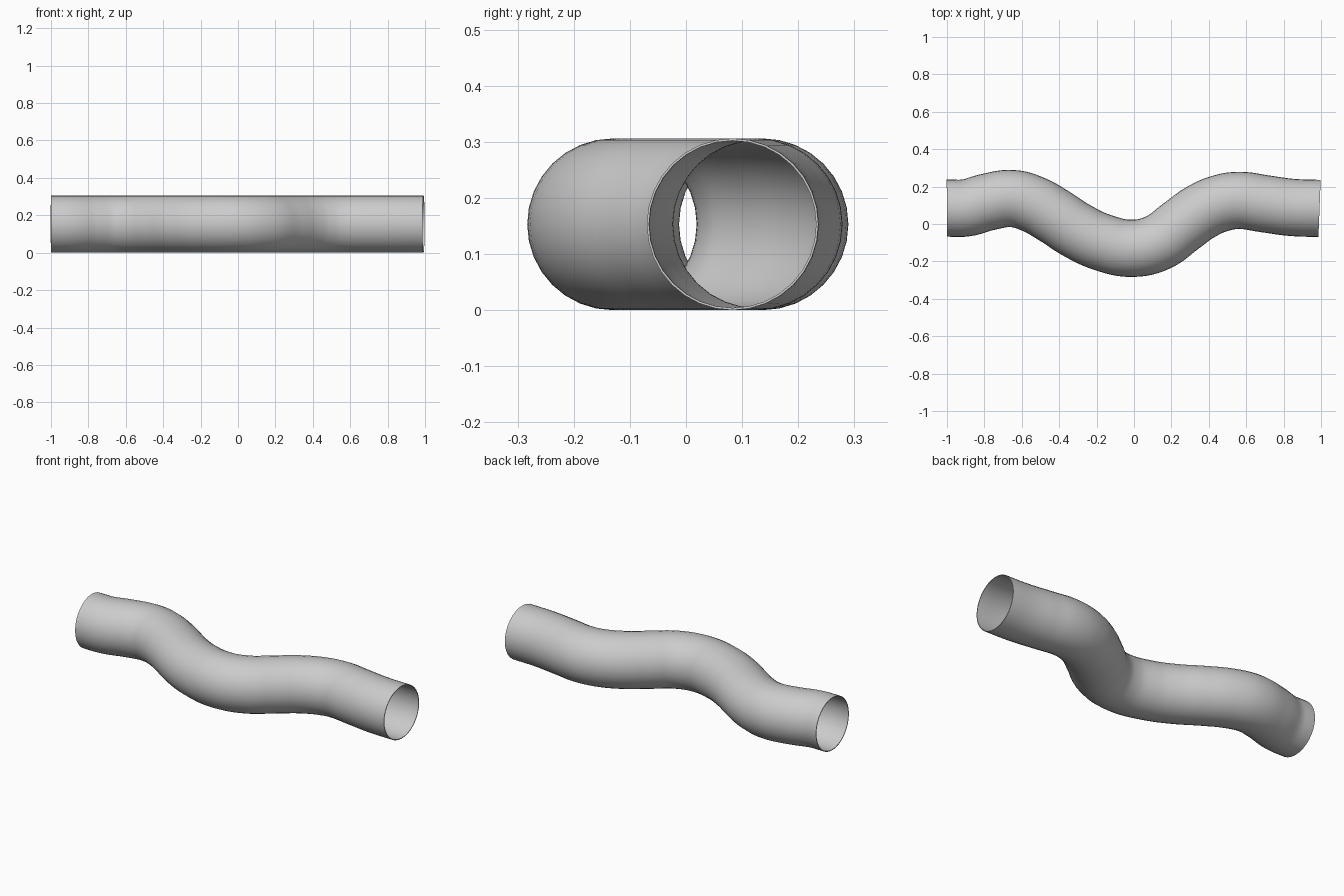
import bpy

cube = bpy.data.objects.get("Cube")
if cube:
    bpy.data.objects.remove(cube, do_unlink=True)

RADIUS = 0.153
WALL = 0.004

# Plain grey metal
grey = bpy.data.materials.new("grey_metal")
grey.use_nodes = True
colour = (0.6, 0.6, 0.6, 1)
grey.diffuse_color = colour
grey.node_tree.nodes["Principled BSDF"].inputs["Base Color"].default_value = colour

# Centre line of the winding pipe, seen from above
path = [(-1, .085), (-.9, .086), (-.78, .118), (-.65, .136), (-.54, .106),
        (-.43, .045), (-.3, -.038), (-.17, -.098), (-.01, -.13), (.13, -.098),
        (.25, -.012), (.36, .066), (.46, .11), (.56, .126), (.7, .108),
        (.84, .089), (.992, .083)]

curve = bpy.data.curves.new("pipe", 'CURVE')
curve.dimensions = '3D'
curve.bevel_depth = RADIUS
curve.bevel_resolution = 14
curve.resolution_u = 6
curve.use_fill_caps = False
spline = curve.splines.new('BEZIER')
spline.bezier_points.add(len(path) - 1)
for point, (x, y) in zip(spline.bezier_points, path):
    point.co = (x, y, RADIUS)
    point.handle_left_type = point.handle_right_type = 'AUTO'

pipe = bpy.data.objects.new("pipe", curve)
bpy.context.collection.objects.link(pipe)
bpy.ops.object.select_all(action='DESELECT')
pipe.select_set(True)
bpy.context.view_layer.objects.active = pipe
bpy.ops.object.convert(target='MESH')
pipe = bpy.context.object
pipe.name = "pipe"
pipe.data.materials.clear()
pipe.data.materials.append(grey)

# Thin wall, grown inwards, with smooth sides and crisp rims
bpy.ops.object.mode_set(mode='EDIT')
bpy.ops.mesh.select_all(action='SELECT')
bpy.ops.mesh.normals_make_consistent(inside=False)
bpy.ops.object.mode_set(mode='OBJECT')
wall = pipe.modifiers.new("wall", 'SOLIDIFY')
wall.thickness = WALL
wall.offset = -1
bpy.ops.object.modifier_apply(modifier=wall.name)
bpy.ops.object.shade_smooth_by_angle(angle=0.7)
